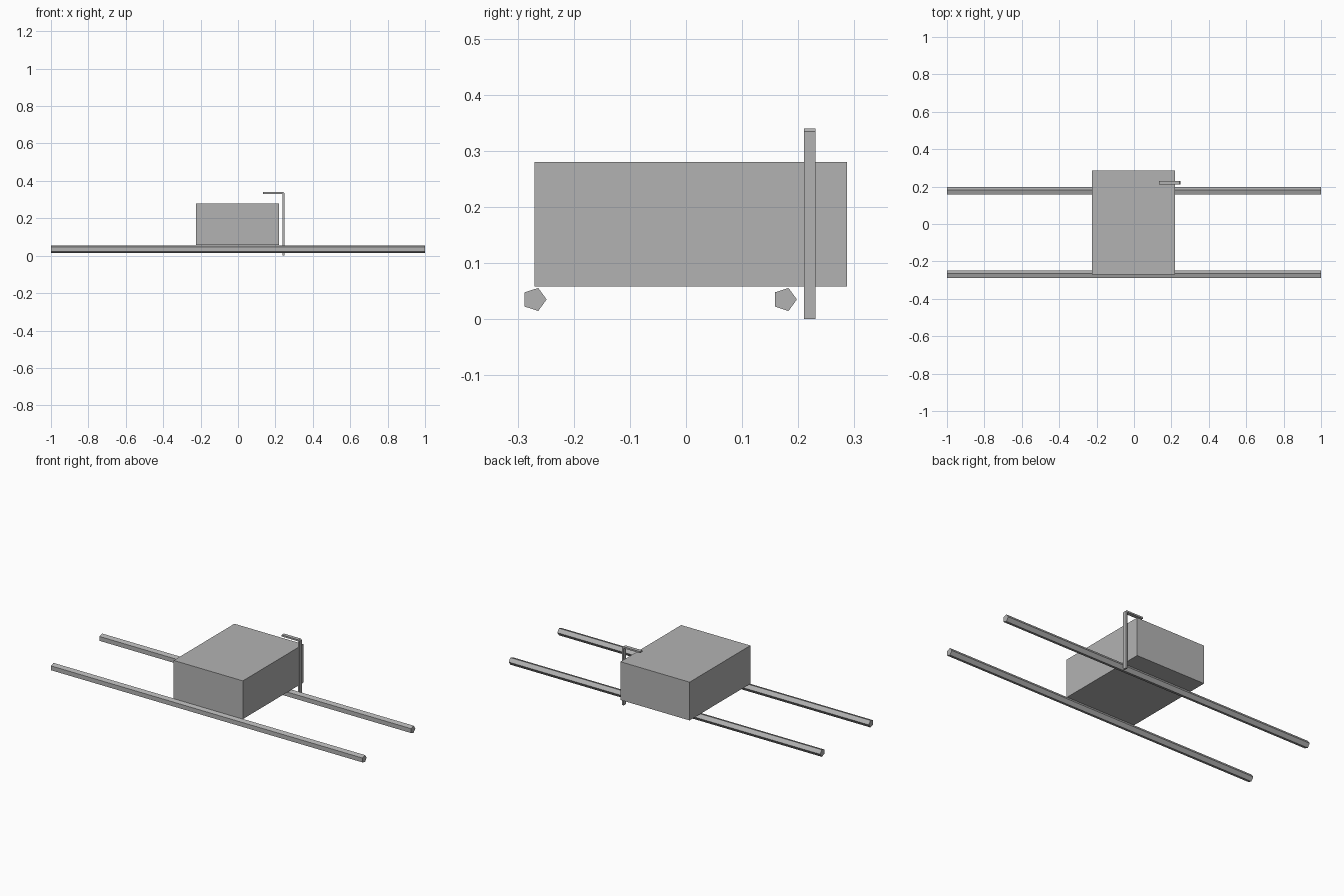
import bpy, bmesh
from math import cos, sin, tau

cube = bpy.data.objects.get("Cube")
if cube:
    bpy.data.objects.remove(cube, do_unlink=True)

grey = bpy.data.materials.new("plain grey")
grey.use_nodes = True
grey.diffuse_color = (0.45, 0.45, 0.45, 1)
grey.node_tree.nodes["Principled BSDF"].inputs["Base Color"].default_value = (0.45, 0.45, 0.45, 1)


def extrude_profile(name, points, offset):
    """Closed solid made by extruding a flat outline along an offset."""
    bm = bmesh.new()
    face = bm.faces.new([bm.verts.new(p) for p in points])
    result = bmesh.ops.extrude_face_region(bm, geom=[face], use_keep_orig=True)
    moved = [g for g in result["geom"] if isinstance(g, bmesh.types.BMVert)]
    bmesh.ops.translate(bm, verts=moved, vec=offset)
    bmesh.ops.recalc_face_normals(bm, faces=bm.faces)
    mesh = bpy.data.meshes.new(name)
    bm.to_mesh(mesh)
    bm.free()
    mesh.materials.append(grey)
    obj = bpy.data.objects.new(name, mesh)
    bpy.context.collection.objects.link(obj)
    return obj


# Main box resting on the rails
x0, x1, y0, y1 = -0.224, 0.22, -0.27, 0.287
extrude_profile("body_box",
                [(x0, y0, 0.058), (x1, y0, 0.058), (x1, y1, 0.058), (x0, y1, 0.058)],
                (0, 0, 0.222))

# Two five-sided carrying rails
for name, y in (("front_rail", -0.27), ("back_rail", 0.176)):
    ring = [(-1, y + 0.0216 * cos(i * tau / 5), 0.035 + 0.0216 * sin(i * tau / 5))
            for i in range(5)]
    extrude_profile(name, ring, (2, 0, 0))

# Flat bent bar standing beside the box, with a chamfered outer bend
outline = [(0.238, 0), (0.248, 0), (0.248, 0.334), (0.242, 0.34),
           (0.133, 0.34), (0.133, 0.331), (0.238, 0.331)]
extrude_profile("bent_handle", [(x, 0.21, z) for x, z in outline], (0, 0.021, 0))
